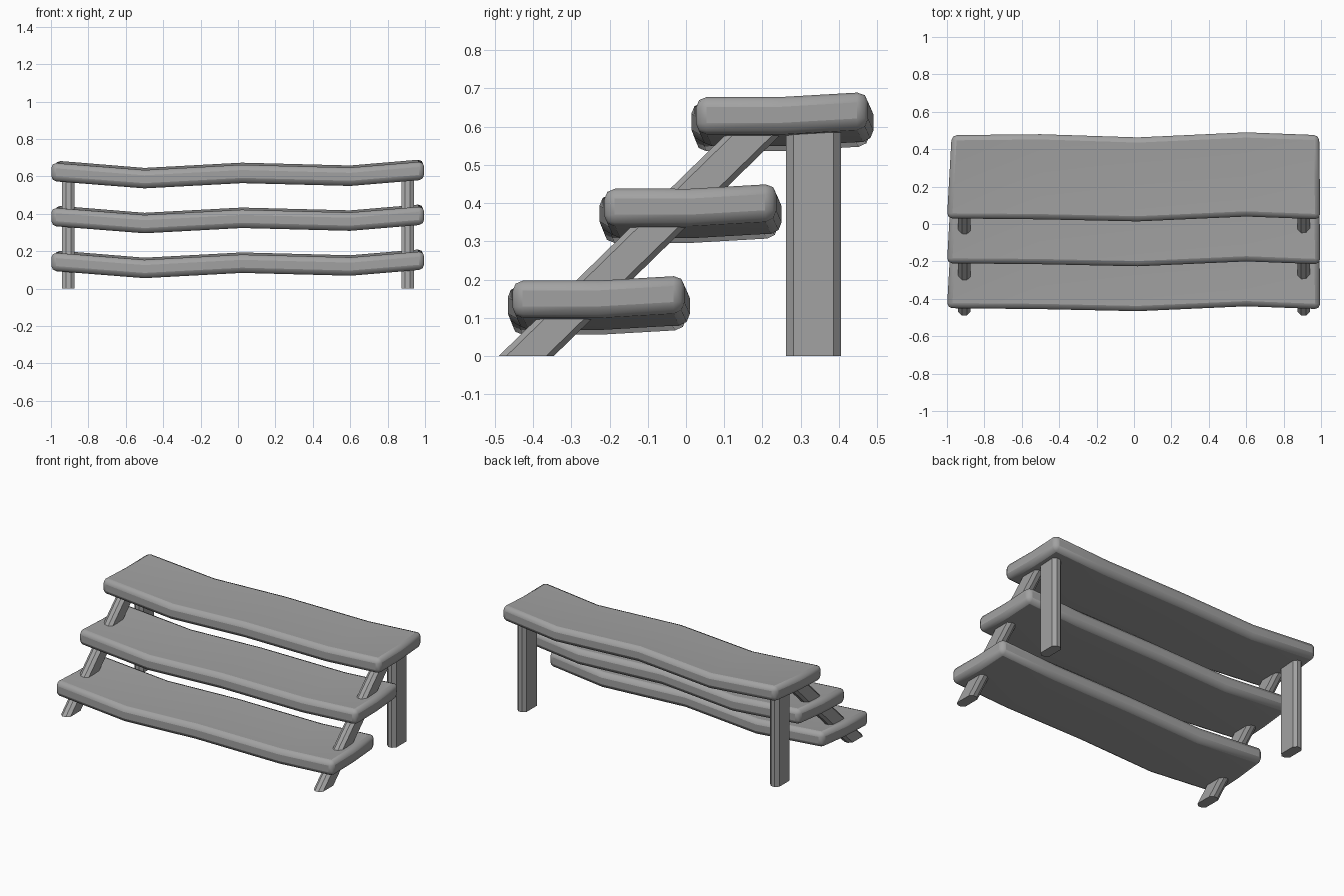
import bpy
import bmesh
import math

cube = bpy.data.objects.get("Cube")
if cube:
    bpy.data.objects.remove(cube, do_unlink=True)

GREY = (0.36, 0.36, 0.36, 1)
wood = bpy.data.materials.new("weathered_grey")
wood.use_nodes = True
wood.diffuse_color = GREY
wood.node_tree.nodes["Principled BSDF"].inputs["Base Color"].default_value = GREY


def finish(name, bm):
    bmesh.ops.recalc_face_normals(bm, faces=bm.faces)
    mesh = bpy.data.meshes.new(name)
    bm.to_mesh(mesh)
    bm.free()
    mesh.materials.append(wood)
    ob = bpy.data.objects.new(name, mesh)
    bpy.context.collection.objects.link(ob)
    return ob


def loft(name, rings):
    """Skin a row of closed rings and cap both ends."""
    bm = bmesh.new()
    rows = [[bm.verts.new(p) for p in ring] for ring in rings]
    n = len(rows[0])
    for a, b in zip(rows, rows[1:]):
        for i in range(n):
            j = (i + 1) % n
            bm.faces.new((a[i], a[j], b[j], b[i]))
    bm.faces.new(rows[0])
    bm.faces.new(rows[-1])
    return finish(name, bm)


# Wavy plank stations: x at front, x at back, front y, back y, top z
STATIONS = [
    (-1.0, -0.975, 0.03, 0.475, 0.673),
    (-0.5, -0.5, 0.025, 0.48, 0.634),
    (0.02, 0.02, 0.014, 0.463, 0.662),
    (0.6, 0.6, 0.04, 0.49, 0.647),
    (0.996, 0.99, 0.025, 0.475, 0.68),
]
THICK, LIFT, STEP = 0.098, 0.013, 0.24


def plank(name, drop):
    rings = []
    for xf, xb, yf, yb, top in STATIONS:
        yf, yb, top = yf - drop, yb - drop, top - drop
        ym, xm, low = (yf + yb) / 2, (xf + xb) / 2, top - THICK
        rings.append([(xf, yf, low), (xm, ym, low), (xb, yb, low + LIFT),
                      (xb, yb, top + LIFT), (xm, ym, top), (xf, yf, top)])
    ob = loft(name, rings)
    bevel = ob.modifiers.new("rounded_edges", "BEVEL")
    bevel.width = 0.028
    bevel.segments = 2
    bevel.limit_method = "ANGLE"
    bevel.angle_limit = math.radians(40)
    bpy.ops.object.select_all(action="DESELECT")
    ob.select_set(True)
    bpy.context.view_layer.objects.active = ob
    bpy.ops.object.shade_smooth_by_angle(angle=math.radians(35))


def post(name, x, y, top, shift):
    """Chamfered bar with level ends, sheared along y by shift."""
    w, d, c = 0.033, 0.072, 0.02
    outline = [(-w + c, -d), (w - c, -d), (w, -d + c), (w, d - c),
               (w - c, d), (-w + c, d), (-w, d - c), (-w, -d + c)]
    loft(name, [[(x + px, y + py + s, z) for px, py in outline]
                for z, s in ((0, 0), (top, shift))])


for i, level in enumerate(("top", "middle", "bottom")):
    plank(level + "_plank", i * STEP)

# Upright rear legs and sloping front stringers
for side, x in (("right", -0.907), ("left", 0.907)):
    post(side + "_rear_leg", x, 0.333, 0.61, 0)
    post(side + "_stringer", x, -0.418, 0.6, 0.615)
